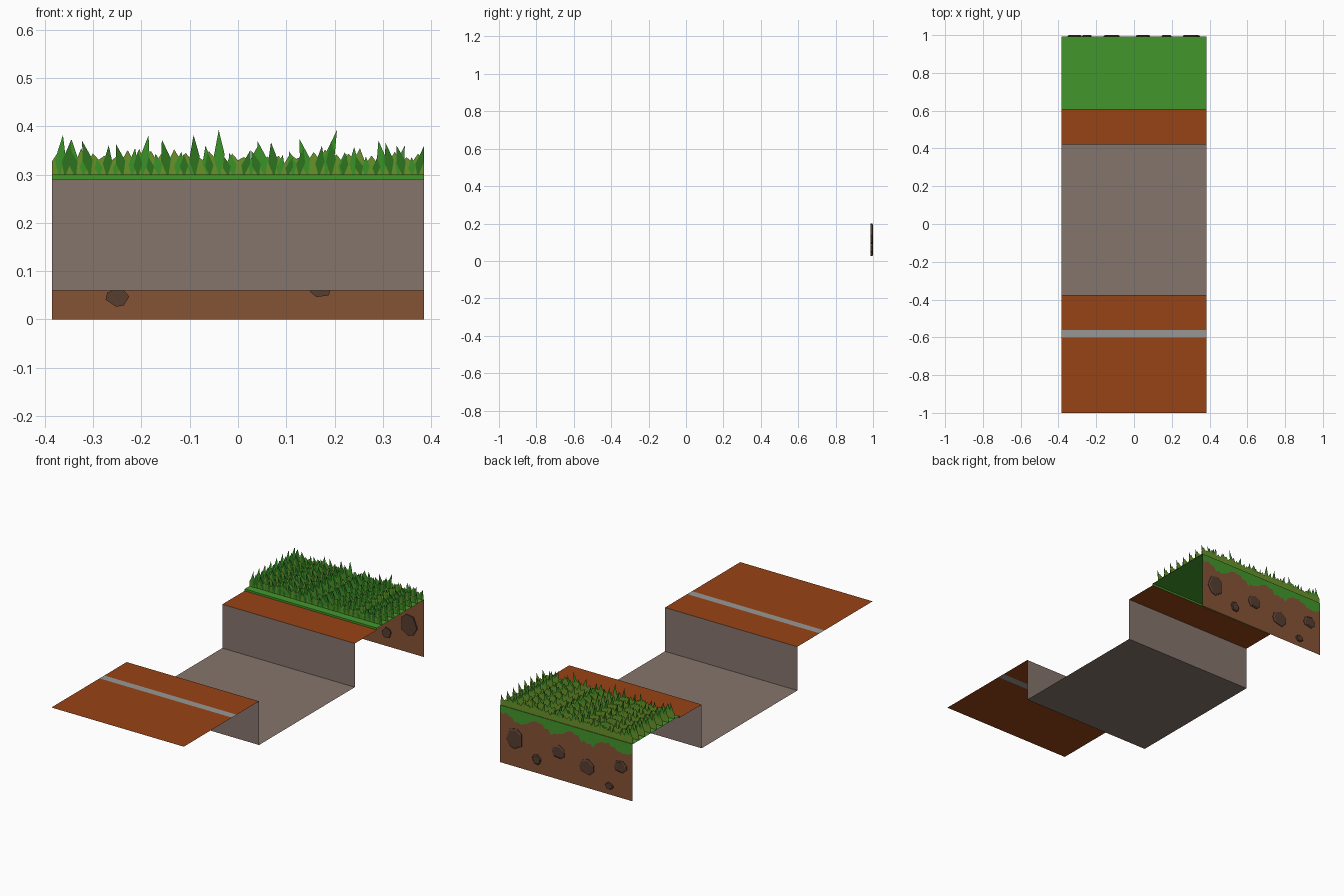
import bpy, bmesh, math, random

if "Cube" in bpy.data.objects:
    bpy.data.objects.remove(bpy.data.objects["Cube"])

random.seed(7)
W = 0.385          # half width of the slice
TOP, GROUND, FLOOR = 0.30, 0.29, 0.06


def mat(name, r, g, b):
    m = bpy.data.materials.new(name)
    m.diffuse_color = [(c / 255) ** 2.2 for c in (r, g, b)] + [1]
    m.use_nodes = True
    m.node_tree.nodes["Principled BSDF"].inputs["Base Color"].default_value = m.diffuse_color
    return m


soil = mat("clay", 150, 68, 28)
stone = mat("trench_grey", 132, 116, 108)
kerb = mat("line_grey", 150, 150, 148)
green = mat("turf_green", 68, 150, 48)
blade_a = mat("blade_green", 60, 145, 45)
blade_b = mat("blade_dark", 48, 115, 35)
olive = mat("blade_olive", 105, 145, 45)
earth = mat("earth_brown", 132, 84, 56)
rock_m = mat("rock_brown", 88, 64, 52)


def finish(name, bm, *mats):
    me = bpy.data.meshes.new(name)
    bm.to_mesh(me)
    bm.free()
    ob = bpy.data.objects.new(name, me)
    bpy.context.collection.objects.link(ob)
    for m in mats:
        me.materials.append(m)
    return ob


def sheet(name, profile, m):
    """Sweep an open (y, z) profile across the full width."""
    bm = bmesh.new()
    rows = [[bm.verts.new((x, y, z)) for x in (-W, W)] for y, z in profile]
    for a, b in zip(rows, rows[1:]):
        bm.faces.new((a[0], a[1], b[1], b[0]))
    return finish(name, bm, m)


def flat(bm, pts, y, index=0):
    """Upright polygon from (x, z) points, kept inside the width."""
    f = bm.faces.new([bm.verts.new((max(-W, min(W, x)), y, z)) for x, z in pts])
    f.material_index = index


def strip(bm, y, base, edge, index=0):
    """Upright strip between a straight base and a ragged edge."""
    for (x0, z0), (x1, z1) in zip(edge, edge[1:]):
        flat(bm, [(x0, base), (x1, base), (x1, z1), (x0, z0)], y, index)


# Stepped ground and trench
sheet("front_ground", [(-1, GROUND), (-0.60, GROUND)], soil)
sheet("ground_line", [(-0.60, GROUND), (-0.56, GROUND)], kerb)
sheet("trench_edge", [(-0.56, GROUND), (-0.375, GROUND)], soil)
sheet("trench", [(-0.375, GROUND), (-0.375, FLOOR), (0.42, FLOOR), (0.42, GROUND)], stone)
sheet("rear_ground", [(0.42, GROUND), (0.605, GROUND)], soil)
sheet("turf", [(0.605, GROUND), (0.605, TOP), (0.993, TOP)], green)
sheet("earth_panel", [(0.993, TOP), (0.993, 0)], earth)

# Ragged turf hanging over the back panel
bm = bmesh.new()
n = 44
edge = [(-W + 2 * W * i / n, TOP - 0.045 - 0.018 * math.sin(i * 0.55)
         - (0.022 if i % 2 else 0) * random.random()) for i in range(n + 1)]
strip(bm, 0.996, TOP, edge)
finish("turf_fringe", bm, green)

# One row of grass: olive backing plus leaf blades, repeated to the back
bm = bmesh.new()
n = 64
edge = [(-W + 2 * W * i / n, TOP + (random.uniform(0.036, 0.055) if i % 2 else
         random.uniform(0.02, 0.034))) for i in range(n + 1)]
strip(bm, 0.647, TOP, edge, 2)
count = 50
for i in range(count):
    x = -W + 2 * W * (i + random.random()) / count
    h = random.choice((0.035, 0.045, 0.055, 0.065, 0.075)) * random.uniform(0.9, 1.1)
    if i in (22, 36):
        h = 0.092
    w = 0.006 + h * 0.06
    lean = random.uniform(-0.3, 0.3) * h
    flat(bm, [(x - 0.002, TOP), (x + 0.002, TOP), (x + w + lean * 0.3, TOP + h * 0.45),
              (x + lean, TOP + h), (x - w + lean * 0.3, TOP + h * 0.38)],
         0.645 - 0.001 * (i % 2), i % 2)
grass = finish("grass_rows", bm, blade_a, blade_b, olive)
arr = grass.modifiers.new("rows", 'ARRAY')
arr.count = 8
arr.use_relative_offset = False
arr.use_constant_offset = True
arr.constant_offset_displace = (0, 0.049, 0)

# Chamfered rocks set in the back panel: x, z, half width, half height
rocks = [(0.30, 0.147, 0.05, 0.056), (0.172, 0.072, 0.026, 0.028),
         (0.045, 0.145, 0.04, 0.036), (-0.12, 0.11, 0.044, 0.044),
         (-0.25, 0.045, 0.025, 0.019), (-0.315, 0.163, 0.038, 0.034)]
for k, (cx, cz, hw, hh) in enumerate(rocks):
    bm = bmesh.new()
    angles = [math.tau * (i + random.uniform(-0.25, 0.25)) / 7 for i in range(7)]
    rings = []
    for y, s in ((0.986, 1.0), (0.996, 1.0), (1.0, 0.82)):
        rings.append([bm.verts.new((cx + hw * s * math.cos(a), y, cz + hh * s * math.sin(a)))
                      for a in angles])
    for r0, r1 in zip(rings, rings[1:]):
        for i in range(7):
            j = (i + 1) % 7
            bm.faces.new((r0[i], r0[j], r1[j], r1[i]))
    bm.faces.new(rings[0])
    bm.faces.new(rings[-1])
    bmesh.ops.recalc_face_normals(bm, faces=bm.faces)
    finish(f"rock_{k + 1}", bm, rock_m)
